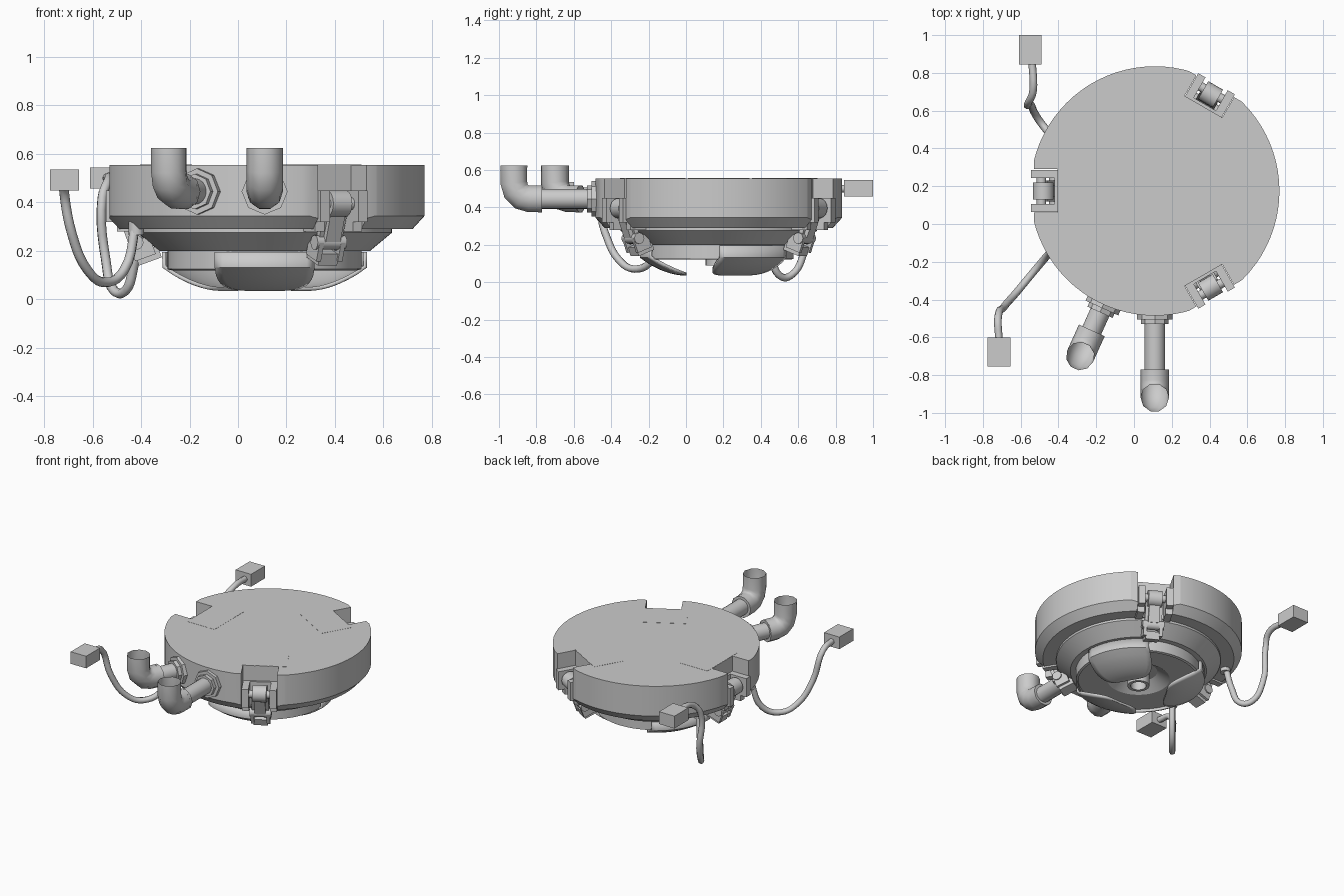
import bpy, bmesh
from math import pi, radians, sin, cos, sqrt
from mathutils import Matrix, Vector

cube = bpy.data.objects.get("Cube")
if cube:
    bpy.data.objects.remove(cube, do_unlink=True)

CENTRE = Matrix.Translation((0.11, 0.175, 0))
SIDES = (60, 180, 300)


def frame(angle):
    # local x points outward from the housing axis, local y along its rim
    return CENTRE @ Matrix.Rotation(radians(angle), 4, 'Z')


def select(ob):
    bpy.ops.object.select_all(action='DESELECT')
    ob.select_set(True)
    bpy.context.view_layer.objects.active = ob


def finish(name, bm, matrix=Matrix(), smooth=True):
    bmesh.ops.recalc_face_normals(bm, faces=bm.faces[:])
    bm.transform(matrix)
    mesh = bpy.data.meshes.new(name)
    bm.to_mesh(mesh)
    bm.free()
    ob = bpy.data.objects.new(name, mesh)
    bpy.context.collection.objects.link(ob)
    if smooth:
        select(ob)
        bpy.ops.object.shade_smooth_by_angle(angle=radians(30))
    return ob


def lathe(name, profile, steps=64, matrix=CENTRE):
    bm = bmesh.new()
    verts = [bm.verts.new((r, 0, z)) for r, z in profile]
    edges = [bm.edges.new(pair) for pair in zip(verts, verts[1:])]
    bmesh.ops.spin(bm, geom=verts + edges, cent=(0, 0, 0), axis=(0, 0, 1),
                   angle=2 * pi, steps=steps)
    bmesh.ops.remove_doubles(bm, verts=bm.verts[:], dist=1e-5)
    return finish(name, bm, matrix)


def box(name, x, y, z, matrix=Matrix(), tilt=0):
    bm = bmesh.new()
    bmesh.ops.create_cube(bm, size=1)
    size = Matrix.Diagonal((x[1] - x[0], y[1] - y[0], z[1] - z[0], 1))
    mid = Matrix.Translation((sum(x) / 2, sum(y) / 2, sum(z) / 2))
    bm.transform(mid @ Matrix.Rotation(radians(tilt), 4, 'Y') @ size)
    return finish(name, bm, matrix, False)


def rod(name, radius, start, end, matrix=Matrix(), sides=16):
    a, b = Vector(start), Vector(end)
    bm = bmesh.new()
    bmesh.ops.create_cone(bm, cap_ends=True, segments=sides, radius1=radius,
                          radius2=radius, depth=(b - a).length)
    turn = (b - a).to_track_quat('Z', 'Y').to_matrix().to_4x4()
    return finish(name, bm, matrix @ Matrix.Translation((a + b) / 2) @ turn)


def tube(name, points, radius, matrix=Matrix(), rounded=True, resolution=2):
    curve = bpy.data.curves.new(name, 'CURVE')
    curve.dimensions = '3D'
    curve.bevel_depth = radius
    curve.bevel_resolution = resolution
    curve.resolution_u = 5
    spline = curve.splines.new('BEZIER' if rounded else 'POLY')
    store = spline.bezier_points if rounded else spline.points
    store.add(len(points) - 1)
    for p, co in zip(store, points):
        if rounded:
            p.co = co
            p.handle_left_type = p.handle_right_type = 'AUTO'
        else:
            p.co = (*co, 1)
    ob = bpy.data.objects.new(name, curve)
    bpy.context.collection.objects.link(ob)
    ob.matrix_world = matrix
    select(ob)
    bpy.ops.object.convert(target='MESH')
    bpy.ops.object.shade_smooth_by_angle(angle=radians(50))
    return ob


def cut(target, cutter):
    mod = target.modifiers.new("cut", 'BOOLEAN')
    mod.operation = 'DIFFERENCE'
    mod.solver = 'EXACT'
    mod.object = cutter
    select(target)
    bpy.ops.object.modifier_apply(modifier=mod.name)
    bpy.data.objects.remove(cutter, do_unlink=True)


# Main round housing with three notches
housing = lathe("housing", [(0, 0.29), (0.61, 0.29), (0.66, 0.345), (0.66, 0.555), (0, 0.555)], 80)
for a in SIDES:
    cut(housing, box("flat_cutter", (0.64, 0.8), (-0.165, 0.165), (0.2, 0.7), frame(a)))
    cut(housing, box("notch_cutter", (0.515, 0.8), (-0.115, 0.115), (0.2, 0.7), frame(a)))
select(housing)
bpy.ops.object.shade_smooth_by_angle(angle=radians(30))

# Lower collar, rim and recessed floor
lathe("lower_collar", [(0, 0.295), (0.525, 0.295), (0.525, 0.275), (0.435, 0.2), (0.38, 0.2), (0, 0.21)])
lathe("rim", [(0.385, 0.22), (0.4, 0.22), (0.4, 0.125), (0.385, 0.12), (0.385, 0.22)])
lathe("recessed_floor", [(0, 0.195), (0.12, 0.195), (0.2, 0.14), (0.39, 0.14)])
lathe("nozzle", [(0.07, 0.2), (0.07, 0.09), (0.05, 0.09), (0.05, 0.17), (0, 0.17)], 24)


# Three curved petals below the rim
def petal(angle, rows=12, cols=12):
    bm = bmesh.new()
    grid = []
    for i in range(rows + 1):
        t = (i / rows) ** 1.4
        t = 1 - (1 - i / rows) ** 2
        r = 0.415 - 0.24 * t
        half = 0.208 * sqrt(max(0.0, 1 - t ** 2.2)) + 0.004
        spread = min(half / r, pi / 2)
        row = []
        for j in range(cols + 1):
            th = spread * (2 * j / cols - 1)
            z = 0.135 - 0.092 * sin(t * pi / 2) ** 0.9
            row.append(bm.verts.new((r * cos(th), r * sin(th), z)))
        grid.append(row)
    skirt = [bm.verts.new((v.co.x, v.co.y, 0.195)) for v in grid[0]]
    grid.insert(0, skirt)
    for upper, lower in zip(grid, grid[1:]):
        for j in range(cols):
            bm.faces.new((upper[j], upper[j + 1], lower[j + 1], lower[j]))
    ob = finish("petal", bm, frame(angle))
    mod = ob.modifiers.new("thickness", 'SOLIDIFY')
    mod.thickness = 0.016
    mod.offset = 0
    select(ob)
    bpy.ops.object.modifier_apply(modifier=mod.name)


for a in (30, 150, 270):
    petal(a)

# Latches inside the notches
for a in SIDES:
    f = frame(a)
    box("latch_housing", (0.3, 0.514), (-0.165, 0.165), (0.3, 0.556), f)
    box("latch_backplate", (0.505, 0.53), (-0.11, 0.11), (0.29, 0.45), f)
    for s in (-1, 1):
        cheek = sorted((s * 0.068, s * 0.112))
        box("latch_cheek", (0.515, 0.655), cheek, (0.32, 0.45), f)
        box("latch_cheek_foot", (0.515, 0.61), cheek, (0.28, 0.33), f)
        box("latch_link", (0.535, 0.56), sorted((s * 0.03, s * 0.055)), (0.2, 0.38), f, 22)
        box("latch_hook_side", (0.46, 0.55), sorted((s * 0.04, s * 0.062)), (0.17, 0.25), f, 20)
    rod("latch_axle", 0.025, (0.6, -0.09, 0.395), (0.6, 0.09, 0.395), f)
    rod("latch_roller", 0.055, (0.59, -0.045, 0.395), (0.59, 0.045, 0.395), f, 20)
    box("latch_lever", (0.55, 0.59), (-0.035, 0.035), (0.24, 0.38), f, 20)
    rod("latch_pin", 0.03, (0.53, -0.07, 0.235), (0.53, 0.07, 0.235), f)
    box("latch_catch", (0.43, 0.53), (-0.045, 0.045), (0.155, 0.205), f, 20)

# Elbow pipes with stepped flanges
for a, reach in ((270, 1.095), (245.7, 0.96)):
    f = frame(a)
    z = 0.445
    rod("pipe_flange", 0.095, (0.63, 0, z), (0.68, 0, z), f, 8)
    rod("pipe_nut", 0.073, (0.67, 0, z), (0.705, 0, z), f, 8)
    rod("pipe", 0.054, (0.65, 0, z), (reach - 0.12, 0, z), f)
    rod("elbow_cap", 0.073, (reach - 0.148, 0, z), (reach - 0.13, 0, z), f)
    path = [(reach - 0.15, 0, z), (reach - 0.085, 0, z)]
    path += [(reach - 0.085 + 0.085 * sin(t), 0, z + 0.085 * (1 - cos(t)))
             for t in (pi / 6, pi / 3, pi / 2)]
    tube("elbow", path + [(reach, 0, 0.625)], 0.075, f, False, 3)

# Hanging cables with block connectors
tube("front_cable", [(-0.715, -0.61, 0.49), (-0.72, -0.5, 0.47), (-0.685, -0.435, 0.27),
                     (-0.62, -0.36, 0.12), (-0.55, -0.275, 0.07), (-0.47, -0.18, 0.12),
                     (-0.42, -0.12, 0.32)], 0.02)
tube("back_cable", [(-0.54, 0.87, 0.5), (-0.535, 0.7, 0.49), (-0.56, 0.64, 0.42),
                    (-0.545, 0.63, 0.16), (-0.51, 0.56, 0.035), (-0.465, 0.5, 0.035),
                    (-0.43, 0.46, 0.14), (-0.4, 0.43, 0.32)], 0.02)
box("front_connector", (-0.775, -0.655), (-0.755, -0.6), (0.45, 0.535))
box("back_connector", (-0.61, -0.49), (0.845, 1.0), (0.458, 0.545))
for x, y in ((-0.42, -0.12), (-0.4, 0.43)):
    rod("cable_socket", 0.032, (x, y, 0.265), (x, y, 0.34))
